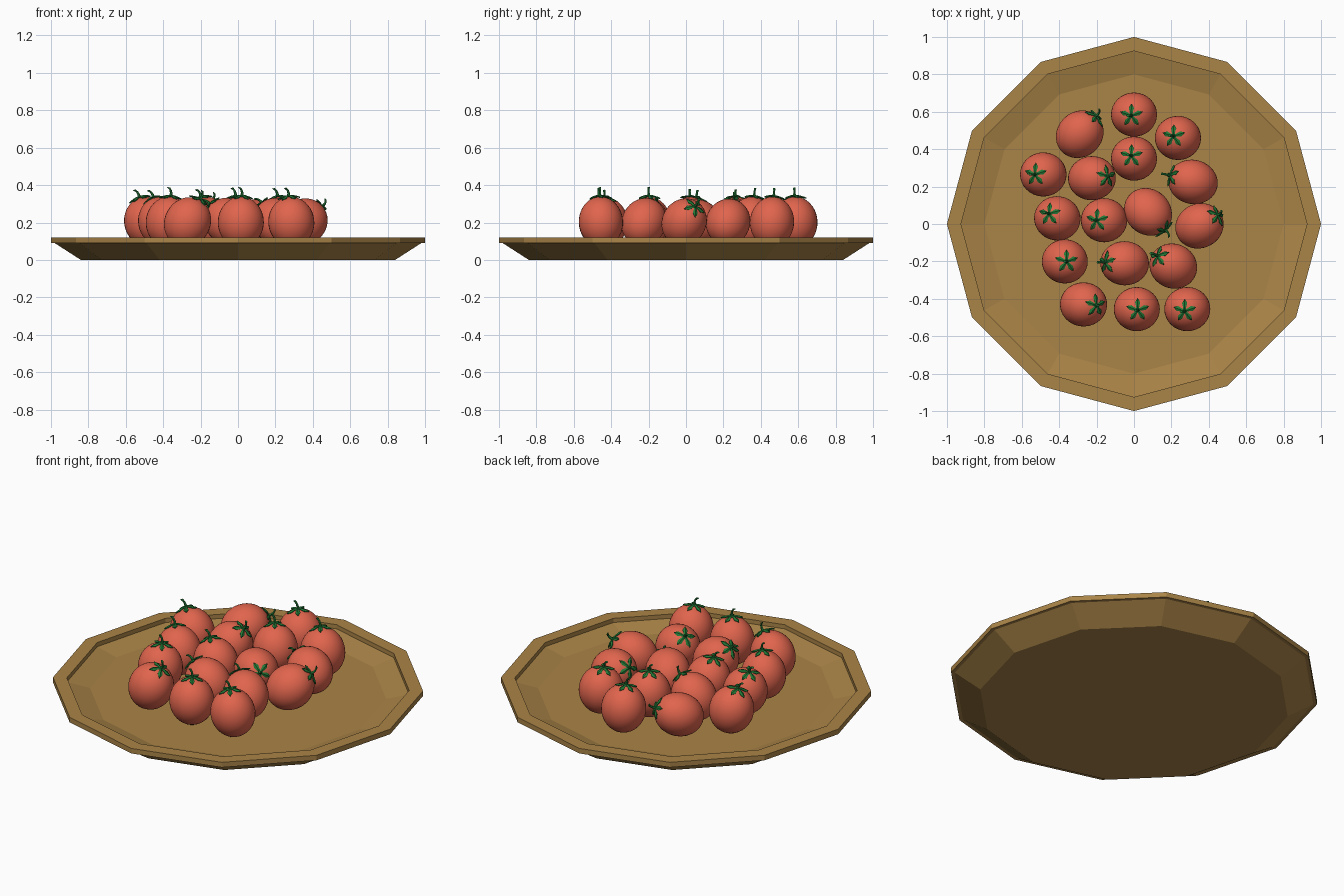
import bpy, bmesh, math
from mathutils import Vector, Matrix

cube = bpy.data.objects.get("Cube")
if cube:
    bpy.data.objects.remove(cube, do_unlink=True)


def material(name, colour):
    mat = bpy.data.materials.new(name)
    mat.use_nodes = True
    mat.diffuse_color = (*colour, 1)
    mat.node_tree.nodes["Principled BSDF"].inputs["Base Color"].default_value = (*colour, 1)
    return mat


wood = material("warm wood", (0.40, 0.23, 0.063))
red = material("tomato red", (0.75, 0.13, 0.075))
green = material("leaf green", (0.016, 0.19, 0.037))


def mesh_from(bm, name, mat, smooth=False):
    bmesh.ops.recalc_face_normals(bm, faces=bm.faces)
    for f in bm.faces:
        f.smooth = smooth
    mesh = bpy.data.meshes.new(name)
    bm.to_mesh(mesh)
    bm.free()
    mesh.materials.append(mat)
    return mesh


def place(name, mesh, matrix=Matrix()):
    obj = bpy.data.objects.new(name, mesh)
    bpy.context.collection.objects.link(obj)
    obj.matrix_world = matrix
    return obj


# Twelve-sided dish: profile of (radius, height) from the base round to the floor
def ring(bm, radius, z, sides):
    return [bm.verts.new((radius * math.cos(a), radius * math.sin(a), z))
            for a in (2 * math.pi * i / sides for i in range(sides))]


def dish_mesh():
    bm = bmesh.new()
    profile = [(0.84, 0), (0.98, 0.09), (1, 0.09), (1, 0.12),
               (0.925, 0.12), (0.925, 0.095), (0.8, 0.065)]
    rings = [ring(bm, r, z, 12) for r, z in profile]
    for a, b in zip(rings, rings[1:]):
        for i in range(12):
            j = (i + 1) % 12
            bm.faces.new((a[i], a[j], b[j], b[i]))
    bm.faces.new(rings[0])
    bm.faces.new(rings[-1])
    return mesh_from(bm, "dish", wood)


# Tomato body, slightly longer along its stem axis
WIDE, DEEP, TALL = 0.123, 0.118, 0.136


def body_mesh():
    bm = bmesh.new()
    bmesh.ops.create_uvsphere(bm, u_segments=32, v_segments=20, radius=1)
    bmesh.ops.scale(bm, vec=(WIDE, DEEP, TALL), verts=bm.verts)
    return mesh_from(bm, "tomato_body", red, smooth=True)


# Five creased, pointed leaves draped over the top of the body
def calyx_mesh():
    bm = bmesh.new()

    def point(radius, side, angle, lift):
        x, y = radius, side
        r = math.hypot(x, y)
        z = TALL * math.sqrt(1 - (r / DEEP) ** 2) + lift
        c, s = math.cos(angle), math.sin(angle)
        return bm.verts.new((x * c - y * s, x * s + y * c, z))

    for k in range(5):
        angle = math.pi / 2 + k * 2 * math.pi / 5
        stations = [(0.0, 0.006, 0.006), (0.022, 0.009, 0.007),
                    (0.04, 0.014, 0.007), (0.052, 0.008, 0.009)]
        rows = [[point(r, w * s, angle, lift + (0.004 if s == 0 else 0))
                 for s in (-1, 0, 1)] for r, w, lift in stations]
        tip = point(0.064, 0, angle, 0.014)
        for a, b in zip(rows, rows[1:]):
            for i in range(2):
                bm.faces.new((a[i], a[i + 1], b[i + 1], b[i]))
        for i in range(2):
            bm.faces.new((rows[-1][i], rows[-1][i + 1], tip))
    bmesh.ops.recalc_face_normals(bm, faces=bm.faces)
    bmesh.ops.solidify(bm, geom=bm.faces[:], thickness=0.005)
    return mesh_from(bm, "calyx", green)


# Short bent stem, flared at the cut end
def stem_mesh():
    bm = bmesh.new()
    path = [(0, TALL, 0.01), (0.002, TALL + 0.02, 0.007),
            (-0.002, TALL + 0.036, 0.006), (-0.014, TALL + 0.05, 0.008)]
    rings = []
    for x, z, r in path:
        verts = ring(bm, r, z, 6)
        bmesh.ops.translate(bm, verts=verts, vec=(x, 0, 0))
        rings.append(verts)
    for a, b in zip(rings, rings[1:]):
        for i in range(6):
            j = (i + 1) % 6
            bm.faces.new((a[i], a[j], b[j], b[i]))
    bm.faces.new(rings[0])
    bm.faces.new(rings[-1])
    return mesh_from(bm, "stem", green)


place("dish", dish_mesh())
body, calyx, stem = body_mesh(), calyx_mesh(), stem_mesh()

# Each tomato: centre x, y and the sideways lean of its stem
tomatoes = [
    (-0.29, 0.48, 0.09, 0.10), (0, 0.585, -0.015, -0.005), (0.235, 0.46, -0.025, 0.01),
    (0, 0.35, -0.015, 0.015), (-0.485, 0.265, -0.045, 0), (-0.225, 0.245, 0.085, 0.01),
    (0.315, 0.225, -0.125, 0.035), (-0.41, 0.03, -0.045, 0.025), (-0.16, 0.02, -0.04, 0),
    (0.075, 0.065, 0.095, -0.10), (0.35, -0.01, 0.10, 0.06), (-0.37, -0.20, 0.01, 0),
    (-0.05, -0.21, -0.105, 0.005), (0.21, -0.225, -0.085, 0.055), (-0.27, -0.43, 0.07, -0.005),
    (0.015, -0.455, 0.005, -0.005), (0.285, -0.455, -0.015, -0.01),
]
REACH = 0.145
for n, (x, y, dx, dy) in enumerate(tomatoes, 1):
    up = math.sqrt(max(REACH ** 2 - dx * dx - dy * dy, 0.0004))
    turn = Vector((0, 0, 1)).rotation_difference(Vector((dx, dy, up)))
    matrix = Matrix.Translation((x, y, 0.202)) @ turn.to_matrix().to_4x4()
    place(f"tomato_body_{n}", body, matrix)
    place(f"tomato_calyx_{n}", calyx, matrix)
    place(f"tomato_stem_{n}", stem, matrix)
